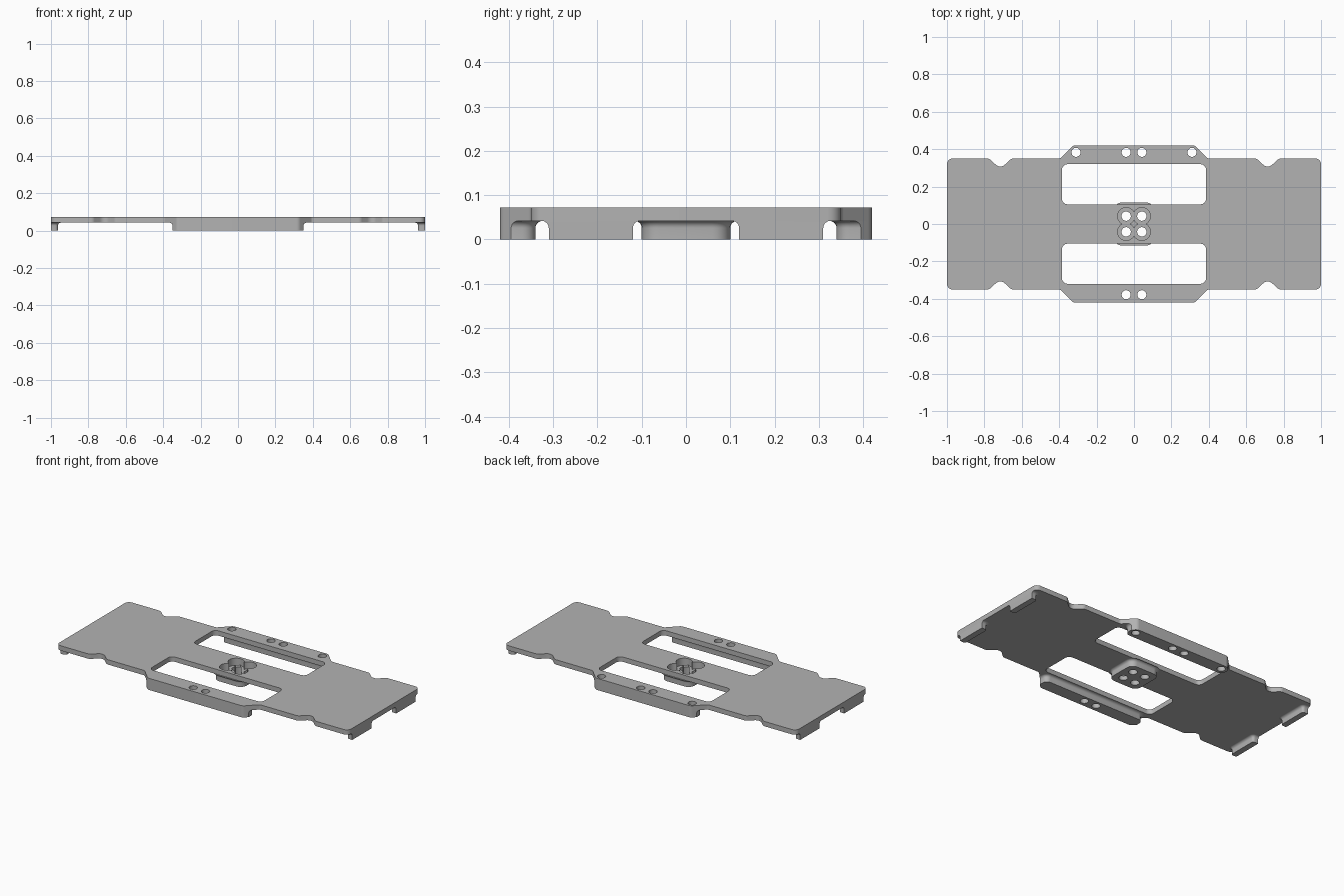
import bpy, bmesh, math
from mathutils import Vector

if "Cube" in bpy.data.objects:
    bpy.data.objects.remove(bpy.data.objects["Cube"])

TOP, UNDER, FLARE = 0.072, 0.042, 0.016

grey = bpy.data.materials.new("light grey")
grey.use_nodes = True
colour = (0.45, 0.45, 0.45, 1)
grey.diffuse_color = colour
grey.node_tree.nodes["Principled BSDF"].inputs["Base Color"].default_value = colour


def rounded(corners, steps=6):
    """Closed outline from (x, y, radius) corners."""
    out = []
    for i, (x, y, r) in enumerate(corners):
        p = Vector((x, y, 0))
        before = Vector((*corners[i - 1][:2], 0))
        after = Vector((*corners[(i + 1) % len(corners)][:2], 0))
        if r == 0:
            out.append((x, y))
            continue
        d1, d2 = (p - before).normalized(), (after - p).normalized()
        turn = d1.angle(d2)
        t = r * math.tan(turn / 2)
        c = p + (d2 - d1).normalized() * (r / math.cos(turn / 2))
        a, b = p - d1 * t - c, p + d2 * t - c
        for k in range(steps + 1):
            q = c + a.slerp(b, k / steps).normalized() * r
            out.append((q.x, q.y))
    return out


def rect(x0, x1, y0, y1, r, grow=0):
    x0, x1, y0, y1, r = x0 - grow, x1 + grow, y0 - grow, y1 + grow, r + grow
    return rounded([(x0, y0, r), (x1, y0, r), (x1, y1, r), (x0, y1, r)])


def loft(name, rings):
    """Solid through stacked (outline, z) rings."""
    bm = bmesh.new()
    loops = [[bm.verts.new((x, y, z)) for x, y in pts] for pts, z in rings]
    n = len(loops[0])
    for lo, hi in zip(loops, loops[1:]):
        for i in range(n):
            j = (i + 1) % n
            bm.faces.new((lo[i], lo[j], hi[j], hi[i]))
    bm.faces.new(loops[0][::-1])
    bm.faces.new(loops[-1])
    bmesh.ops.recalc_face_normals(bm, faces=bm.faces)
    mesh = bpy.data.meshes.new(name)
    bm.to_mesh(mesh)
    bm.free()
    mesh.materials.append(grey)
    ob = bpy.data.objects.new(name, mesh)
    bpy.context.collection.objects.link(ob)
    return ob


def flared(name, *box):
    """Raised pad whose sides sweep out into the plate underside."""
    rings = [(rect(*box), 0)]
    for k in range(7):
        a = math.pi / 2 * k / 6
        rings.append((rect(*box, grow=FLARE * (1 - math.cos(a))),
                      UNDER - FLARE + FLARE * math.sin(a)))
    return loft(name, rings)


cutters = []


def cutter(pts, z0, z1):
    ob = loft("cutter", [(pts, z0), (pts, z1)])
    ob.hide_render = True
    cutters.append(ob)
    return ob


def circle(x, y, r, n=32):
    return [(x + r * math.cos(2 * math.pi * i / n), y + r * math.sin(2 * math.pi * i / n))
            for i in range(n)]


def boolean(ob, tool, operation="DIFFERENCE"):
    mod = ob.modifiers.new("cut", "BOOLEAN")
    mod.operation, mod.object, mod.solver = operation, tool, "EXACT"
    bpy.context.view_layer.objects.active = ob
    bpy.ops.object.modifier_apply(modifier=mod.name)


# Plate outline, one quarter mirrored four ways
q = [(1, .35, .03), (.775, .35, .03), (.715, .295, .035), (.655, .35, .03),
     (.395, .35, .02), (.325, .42, .03)]
corners = (q + [(-x, y, r) for x, y, r in q[::-1]]
           + [(-x, -y, r) for x, y, r in q] + [(x, -y, r) for x, y, r in q[::-1]])
outline = rounded(corners)
plate = loft("plate", [(outline, UNDER), (outline, TOP)])
envelope = cutter(outline, -0.1, UNDER + 0.05)

# Two long windows in the plate
for y0, y1 in ((.105, .32), (-.32, -.105)):
    boolean(plate, cutter(rect(-.385, .385, y0, y1, .03), -0.1, 0.2))

# Pads below the plate
boss = flared("centre_boss", -.1, .1, -.1, .1, .04)
back_rail = flared("back_rail", -.35, .35, .34, .46, .03)
front_rail = flared("front_rail", -.35, .35, -.46, -.34, .03)
feet = []
for sx, side in ((1, "left"), (-1, "right")):
    for sy, end in ((1, "back"), (-1, "front")):
        xs, ys = sorted((sx * .963, sx * 1.04)), sorted((sy * .12, sy * .31))
        feet.append(flared(f"{end}_{side}_foot", *xs, *ys, .015))
for ob in [back_rail, front_rail] + feet:
    boolean(ob, envelope, "INTERSECT")

# Screw holes and counterbores
for x in (-.042, .042):
    for y in (-.042, .042):
        boolean(boss, cutter(circle(x, y, .025), -0.1, 0.2))
        bore = cutter(circle(x, y, .046), .028, 0.2)
        boolean(boss, bore)
        boolean(plate, bore)
        # Floor between bores stays whole; plate opening follows them
rail_holes = [(x, y, rail) for x in (-.042, .042)
              for y, rail in ((.383, back_rail), (-.378, front_rail))]
rail_holes += [(x, .383, back_rail) for x in (-.31, .31)]
for x, y, rail in rail_holes:
    hole = cutter(circle(x, y, .024), -0.1, 0.2)
    boolean(rail, hole)
    boolean(plate, hole)

for ob in cutters:
    bpy.data.objects.remove(ob)

# Smooth curved walls, keep edges crisp
bpy.ops.object.select_all(action="DESELECT")
for ob in [plate, boss, back_rail, front_rail] + feet:
    ob.select_set(True)
bpy.context.view_layer.objects.active = plate
bpy.ops.object.shade_smooth_by_angle(angle=math.radians(30))
